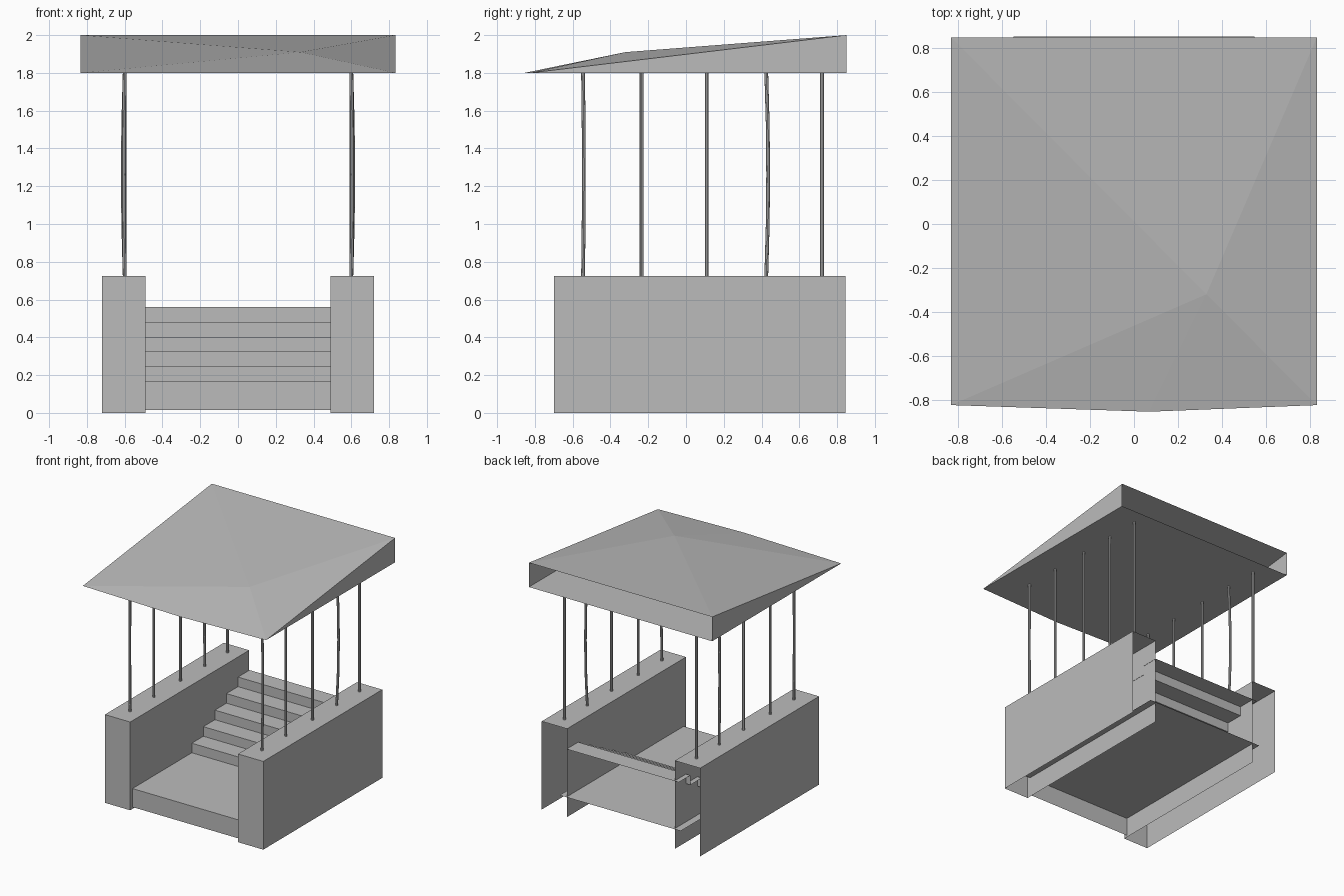
import bpy
import bmesh
from mathutils import Vector

cube = bpy.data.objects.get("Cube")
if cube:
    bpy.data.objects.remove(cube, do_unlink=True)

GREY = (0.5, 0.5, 0.5, 1.0)
mat = bpy.data.materials.new("plain_grey")
mat.use_nodes = True
mat.diffuse_color = GREY
mat.node_tree.nodes["Principled BSDF"].inputs["Base Color"].default_value = GREY


def add_object(name, bm):
    mesh = bpy.data.meshes.new(name)
    bm.to_mesh(mesh)
    bm.free()
    mesh.materials.append(mat)
    obj = bpy.data.objects.new(name, mesh)
    bpy.context.collection.objects.link(obj)
    return obj


def sheet(name, profile, x0, x1):
    """Extrude an open (y, z) profile across x."""
    bm = bmesh.new()
    rows = [[bm.verts.new((x, y, z)) for x in (x0, x1)] for y, z in profile]
    for a, b in zip(rows, rows[1:]):
        bm.faces.new((a[0], a[1], b[1], b[0]))
    return add_object(name, bm)


def hollow_wall(name, x0, x1, y0, y1, height):
    """Box shell, open at the back and underneath."""
    bm = bmesh.new()
    bmesh.ops.create_cube(bm, size=1)
    for v in bm.verts:
        v.co = Vector(((x0 + x1) / 2 + v.co.x * (x1 - x0),
                       (y0 + y1) / 2 + v.co.y * (y1 - y0),
                       (v.co.z + 0.5) * height))
    bm.normal_update()
    gone = [f for f in bm.faces if f.normal.y > 0.5 or f.normal.z < -0.5]
    bmesh.ops.delete(bm, geom=gone, context='FACES')
    return add_object(name, bm)


def pole(name, x, y, z0, z1, bend):
    """Thin post with a slight bow at mid height."""
    bm = bmesh.new()
    bmesh.ops.create_cone(bm, cap_ends=True, segments=8, radius1=0.01,
                          radius2=0.01, depth=z1 - z0)
    sides = [e for e in bm.edges if abs(e.verts[0].co.z - e.verts[1].co.z) > 0.1]
    bmesh.ops.subdivide_edges(bm, edges=sides, cuts=3)
    half = (z1 - z0) / 2
    for v in bm.verts:
        bow = bend * (1 - (v.co.z / half) ** 2)
        v.co += Vector((x + (bow if x > 0 else -bow), y + bow, z0 + half))
    return add_object(name, bm)


# Side walls and the posts standing on them
WALL_TOP, EAVE = 0.725, 1.8
post_rows = [(-0.545, 0.004), (-0.235, 0.0), (0.11, 0.0), (0.425, 0.01), (0.72, 0.0)]
for side, sign in (("left", 1), ("right", -1)):
    xs = sorted((sign * 0.49, sign * 0.72))
    hollow_wall(side + "_wall", xs[0], xs[1], -0.7, 0.845, WALL_TOP)
    for i, (y, bend) in enumerate(post_rows):
        pole(f"{side}_post_{i + 1}", sign * 0.6, y, WALL_TOP, EAVE, bend)

# Floor with front riser
FLOOR = 0.167
sheet("floor", [(-0.67, FLOOR), (0.1, FLOOR), (0.855, FLOOR)], -0.55, 0.55)
sheet("front_riser", [(-0.67, 0.015), (-0.67, FLOOR)], -0.49, 0.49)

# Open-backed stair
steps, tread = 5, 0.15
rise = (0.56 - FLOOR) / steps
profile = [(0.1, FLOOR)]
for i in range(steps):
    y, z = 0.1 + i * tread, FLOOR + (i + 1) * rise
    profile += [(y, z), (y + tread, z)]
sheet("stairs", profile, -0.53, 0.492)

# Wedge roof, open at the back
bm = bmesh.new()
X, FRONT, BACK, RIDGE = 0.833, -0.825, 0.85, 2.0
front_l, front_r = (bm.verts.new((s * X, FRONT, EAVE)) for s in (1, -1))
top_l, top_r = (bm.verts.new((s * X, BACK, RIDGE)) for s in (1, -1))
low_l, low_r = (bm.verts.new((s * X, BACK, EAVE)) for s in (1, -1))
nose = bm.verts.new((0.07, -0.855, EAVE))
crown = bm.verts.new((0.33, -0.32, 1.91))
rim = [front_r, nose, front_l, top_l, top_r]
for a, b in zip(rim, rim[1:] + rim[:1]):
    bm.faces.new((a, b, crown))
bm.faces.new((front_l, low_l, top_l))
bm.faces.new((front_r, top_r, low_r))
bm.faces.new((front_l, nose, front_r, low_r, low_l))
add_object("roof", bm)
